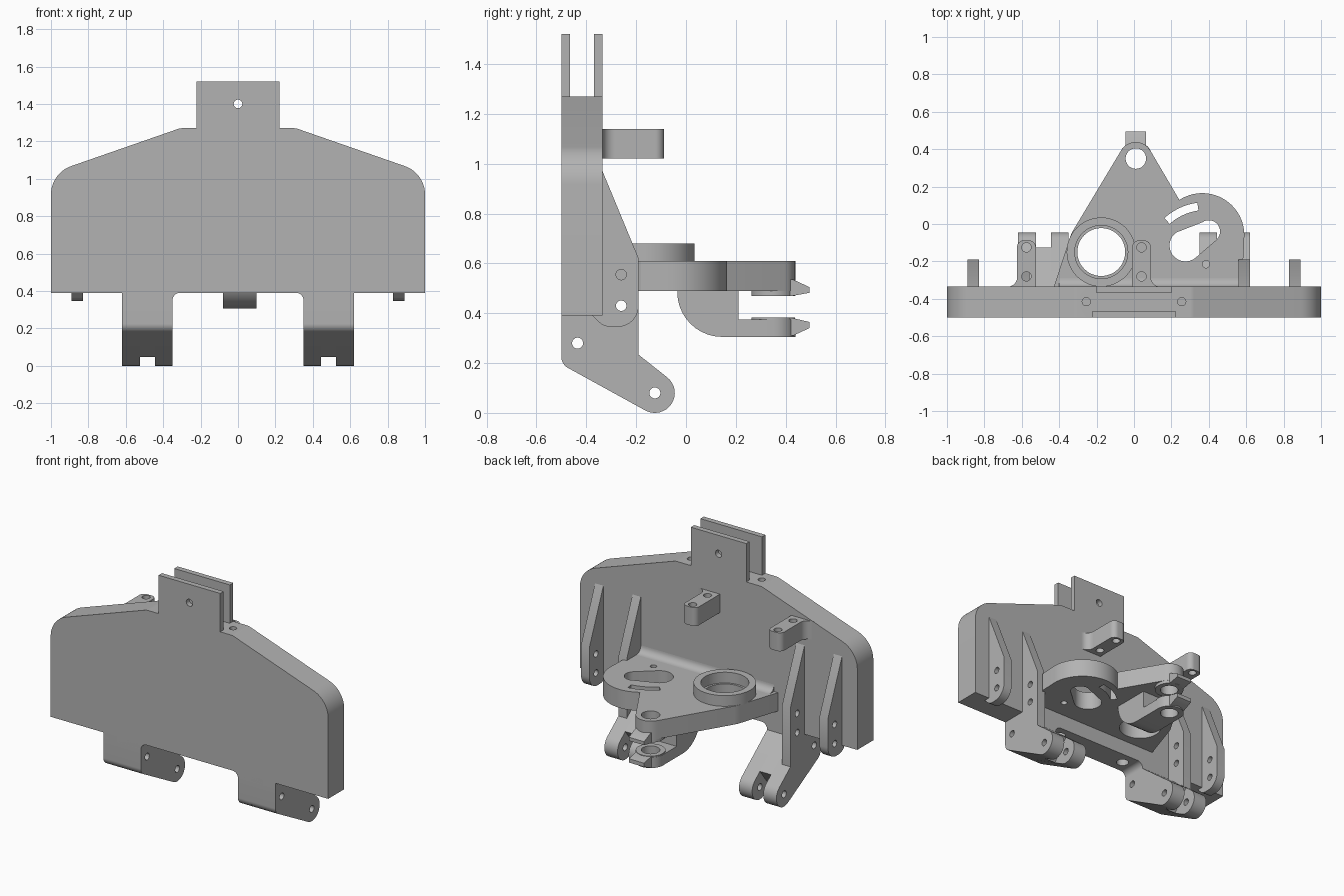
import bpy, bmesh
from math import sin, cos, radians, tan
from mathutils import Vector, Matrix

if "Cube" in bpy.data.objects:
    bpy.data.objects.remove(bpy.data.objects["Cube"])

steel = bpy.data.materials.new("steel_grey")
steel.use_nodes = True
GREY = (0.45, 0.45, 0.45, 1)
steel.diffuse_color = GREY
steel.node_tree.nodes["Principled BSDF"].inputs["Base Color"].default_value = GREY

# How profile (u, v) and depth w map to world space for each extrusion axis
AXES = {
    "X": Matrix(((0, 0, 1, 0), (1, 0, 0, 0), (0, 1, 0, 0), (0, 0, 0, 1))),
    "Y": Matrix(((1, 0, 0, 0), (0, 0, 1, 0), (0, 1, 0, 0), (0, 0, 0, 1))),
    "Z": Matrix.Identity(4),
}
parts = []


def arc(cx, cy, r, a0, a1, n=16):
    angles = [radians(a0 + (a1 - a0) * i / n) for i in range(n + 1)]
    return [(cx + r * cos(a), cy + r * sin(a)) for a in angles]


def circle(cx, cy, r, n=32):
    return arc(cx, cy, r, 0, 360, n)[:-1]


def outline(pts, n=10):
    """Polygon whose corners given as (u, v, radius) are rounded."""
    out = []
    for i, p in enumerate(pts):
        if len(p) == 2:
            out.append(p)
            continue
        c = Vector(p[:2])
        a = (Vector(pts[i - 1][:2]) - c).normalized()
        b = (Vector(pts[(i + 1) % len(pts)][:2]) - c).normalized()
        half = a.angle(b) / 2
        mid = c + (a + b).normalized() * p[2] / sin(half)
        start = c + a * p[2] / tan(half) - mid
        end = c + b * p[2] / tan(half) - mid
        turn = start.angle_signed(end)
        for k in range(n + 1):
            v = start.copy()
            v.rotate(Matrix.Rotation(-turn * k / n, 2))
            out.append(tuple(mid + v))
    return out


def prism(name, axis, loops, w0, w1):
    """Extrude an outline with optional hole loops between two depths."""
    curve = bpy.data.curves.new(name, "CURVE")
    curve.dimensions = "2D"
    curve.fill_mode = "BOTH"
    curve.extrude = (w1 - w0) / 2
    for loop in loops:
        spline = curve.splines.new("POLY")
        spline.points.add(len(loop) - 1)
        for point, (u, v) in zip(spline.points, loop):
            point.co = (u, v, 0, 1)
        spline.use_cyclic_u = True
    temp = bpy.data.objects.new("temp", curve)
    mesh = bpy.data.meshes.new_from_object(temp)
    bpy.data.objects.remove(temp)
    bpy.data.curves.remove(curve)
    mesh.name = name
    bm = bmesh.new()
    bm.from_mesh(mesh)
    bmesh.ops.transform(bm, matrix=AXES[axis] @ Matrix.Translation((0, 0, (w0 + w1) / 2)), verts=bm.verts)
    bmesh.ops.remove_doubles(bm, verts=bm.verts, dist=0.0002)
    bmesh.ops.recalc_face_normals(bm, faces=bm.faces)
    bm.to_mesh(mesh)
    bm.free()
    mesh.materials.clear()
    mesh.materials.append(steel)
    obj = bpy.data.objects.new(name, mesh)
    bpy.context.collection.objects.link(obj)
    parts.append(obj)
    return obj


def box(u0, v0, u1, v1):
    return [(u0, v0), (u1, v0), (u1, v1), (u0, v1)]


# Main plate with rounded shoulders and filleted leg roots
half = [(0.30, 0.39), (0.35, 0.39, 0.04), (0.35, 0.35), (0.62, 0.35), (0.62, 0.39),
        (1, 0.39), (1, 1.03, 0.16), (0.31, 1.27, 0.06), (0.22, 1.27)]
mirrored = [(-p[0], *p[1:]) for p in reversed(half)]
plate = prism("main_plate", "Y", [outline(half + mirrored)], -0.5, -0.335)

# Vertical bolt holes through the plate edges
cutters = []
for x in (-0.255, 0.255):
    cutters.append(prism("hole_cutter", "Z", [circle(x, -0.415, 0.022)], 1.1, 1.4))
    cutters.append(prism("hole_cutter", "Z", [circle(x, -0.415, 0.038)], 0.3, 0.5))
bpy.context.view_layer.objects.active = plate
for cutter in cutters:
    mod = plate.modifiers.new("hole", "BOOLEAN")
    mod.operation = "DIFFERENCE"
    mod.solver = "EXACT"
    mod.object = cutter
    bpy.ops.object.modifier_apply(modifier=mod.name)
for cutter in cutters:
    parts.remove(cutter)
    bpy.data.objects.remove(cutter)

# Twin hanger tabs on top
for name, w, y in (("front_tab", 0.222, -0.5), ("rear_tab", 0.2, -0.37)):
    prism(name, "Y", [box(-w, 1.265, w, 1.52), circle(0, 1.4, 0.023)], y, y + 0.035)

# Forked legs and side ribs, both sides
heel = [(-0.335, 0.39), (-0.5, 0.39), (-0.5, 0.195, 0.05)]
lug = outline(heel + arc(-0.125, 0.08, 0.08, -118.7, 51.6) + [(-0.335, 0.348)])
web = outline(heel + [(-0.23, 0.047), (-0.125, 0.182), (-0.335, 0.348)])
pivot = circle(-0.125, 0.08, 0.022)
bolt = circle(-0.435, 0.28, 0.022)
rib_holes = [circle(-0.26, z, 0.021) for z in (0.43, 0.555)]
inner_rib = [(-0.335, 0.97), (-0.335, 0.345), (-0.19, 0.23), (-0.19, 0.62)]
outer_rib = outline([(-0.345, 0.97), (-0.335, 0.97), (-0.19, 0.62), (-0.19, 0.345, 0.085),
                     (-0.33, 0.345, 0.07), (-0.385, 0.4), (-0.345, 0.4)])
for side, s in (("left", 1), ("right", -1)):
    def slab(name, loops, a, b):
        prism(side + "_" + name, "X", loops, min(s * a, s * b), max(s * a, s * b))
    slab("inner_lug", [lug, pivot, bolt], 0.35, 0.445)
    slab("leg_web", [web, bolt], 0.445, 0.525)
    slab("outer_lug", [lug, pivot, bolt], 0.525, 0.62)
    slab("inner_rib", [inner_rib] + rib_holes, 0.56, 0.62)
    slab("outer_rib", [outer_rib] + rib_holes, 0.83, 0.89)

# Horizontal arm with bore, kidney window, arc slot and small holes
arm = outline([(-0.56 + 0.13, -0.34), (-0.335, -0.05, 0.18), (0.01, 0.525, 0.09)]
              + arc(0.365, -0.06, 0.225, 123, 0, 24)
              + [(0.585, -0.18), (0.565, -0.21), (0.565, -0.34)])
kidney = arc(0.275, -0.115, 0.085, 125, 310) + arc(0.40, -0.04, 0.06, -50, 125)
slot = arc(0.385, -0.215, 0.332, 98, 132) + arc(0.385, -0.215, 0.29, 132, 98)
pin = circle(0.01, 0.35, 0.055)
prism("arm_plate", "Z", [arm, circle(-0.175, -0.15, 0.128, 48), kidney, slot, pin,
                         circle(0.385, -0.215, 0.02)], 0.49, 0.61)
prism("bore_collar", "Z", [circle(-0.175, -0.15, 0.185, 48), circle(-0.175, -0.15, 0.142, 48)], 0.605, 0.68)
prism("arm_fillet", "X", [[(-0.336, 0.609)] + arc(-0.29, 0.655, 0.045, 270, 180, 8)], -0.4, 0.56)

# Hooked lower jaw under the arm tip
prism("jaw_post", "X", [outline([(-0.035, 0.49), (-0.035, 0.305, 0.18), (0.21, 0.305), (0.21, 0.49)])], -0.08, 0.1)
jaw = [(-0.08, 0.2), (0.1, 0.2)] + arc(0.01, 0.35, 0.09, 0, 180)
prism("jaw_tab", "Z", [jaw, pin], 0.305, 0.375)
for name, z0, z1 in (("upper_washer", 0.47, 0.49), ("lower_washer", 0.375, 0.382)):
    prism(name, "Z", [circle(0.01, 0.35, 0.088), pin], z0, z1)

# Tapered stop lips at the jaw tips
prism("upper_lip", "X", [[(0.41, 0.47), (0.43, 0.47), (0.495, 0.482), (0.495, 0.505),
                          (0.43, 0.535), (0.41, 0.535)]], -0.045, 0.065)
prism("lower_lip", "X", [[(0.41, 0.31), (0.43, 0.31), (0.495, 0.34), (0.495, 0.365),
                          (0.43, 0.38), (0.41, 0.38)]], -0.045, 0.065)

# Upper brackets with a flared root on one side
for name, x, s in (("centre_bracket", 0.04, 1), ("right_bracket", -0.575, -1)):
    shape = [(-0.05, -0.34), (-0.05, -0.088, 0.035), (0.05, -0.088, 0.035),
             (0.05, -0.335, 0.05), (0.11, -0.335), (0.11, -0.34)]
    shape = outline([(x + s * p[0], *p[1:]) for p in shape])
    prism(name, "Z", [shape, circle(x, -0.125, 0.025), circle(x, -0.28, 0.025)], 1.02, 1.14)

# Smooth the rounded surfaces, keep hard edges
bpy.ops.object.select_all(action="DESELECT")
for obj in parts:
    obj.select_set(True)
bpy.context.view_layer.objects.active = plate
bpy.ops.object.shade_smooth_by_angle(angle=radians(30))
